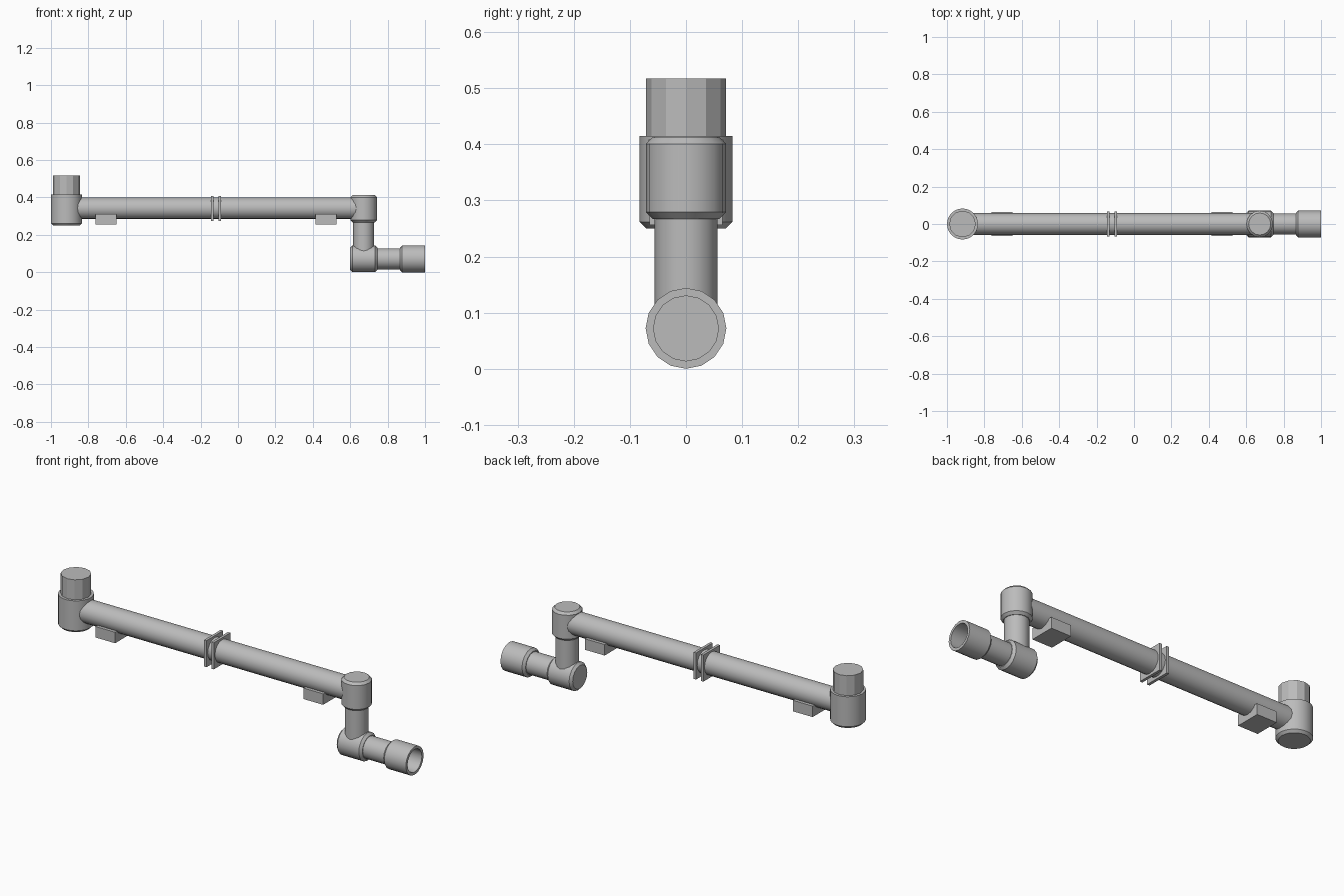
import bpy, bmesh, math
from mathutils import Matrix, Vector

cube = bpy.data.objects.get("Cube")
if cube:
    bpy.data.objects.remove(cube, do_unlink=True)

grey = bpy.data.materials.new("plain grey")
grey.use_nodes = True
GREY = (0.5, 0.5, 0.5, 1)
grey.diffuse_color = GREY
grey.node_tree.nodes["Principled BSDF"].inputs["Base Color"].default_value = GREY


def finish(name, bm, smooth=None):
    bmesh.ops.recalc_face_normals(bm, faces=bm.faces[:])
    mesh = bpy.data.meshes.new(name)
    bm.to_mesh(mesh)
    bm.free()
    mesh.materials.append(grey)
    obj = bpy.data.objects.new(name, mesh)
    bpy.context.collection.objects.link(obj)
    if smooth:
        bpy.ops.object.select_all(action='DESELECT')
        obj.select_set(True)
        bpy.context.view_layer.objects.active = obj
        bpy.ops.object.shade_smooth_by_angle(angle=math.radians(smooth))
    return obj


def turned(name, origin, axis, profile, sides=16, smooth=27):
    """Closed solid turned from (radius, distance) rings along an axis."""
    bm = bmesh.new()
    rings = []
    for r, d in profile:
        rings.append([bm.verts.new((r * math.cos(a), r * math.sin(a), d))
                      for a in (math.tau * i / sides for i in range(sides))])
    for low, high in zip(rings, rings[1:]):
        for i in range(sides):
            j = (i + 1) % sides
            bm.faces.new((low[i], low[j], high[j], high[i]))
    bm.faces.new(rings[0])
    bm.faces.new(rings[-1])
    turn = Matrix.Rotation(math.pi / 2, 4, 'Y') if axis == 'X' else Matrix()
    bm.transform(Matrix.Translation(Vector(origin)) @ turn)
    return finish(name, bm, smooth)


def capped(radius, start, end, c0=0.0, c1=0.0):
    """Cylinder profile with optional chamfers at its two ends."""
    points = [(radius, start + c0), (radius, end - c1)]
    if c0:
        points.insert(0, (radius - c0, start))
    if c1:
        points.append((radius - c1, end))
    return points


def box(name, centre, size):
    bm = bmesh.new()
    bmesh.ops.create_cube(bm, size=1)
    bm.transform(Matrix.Translation(Vector(centre)) @ Matrix.Diagonal((*size, 1)))
    return finish(name, bm)


BASE_X, ELBOW_X, ARM_Z, WRIST_Z = -0.917, 0.672, 0.342, 0.072

# Shoulder joint and its mounting peg
turned("shoulder_housing", (BASE_X, 0, 0), 'Z', capped(0.083, 0.25, 0.415, c0=0.012), 24)
turned("mounting_peg", (BASE_X, 0, 0), 'Z', capped(0.071, 0.4, 0.517), 12)

# Long arm
turned("main_tube", (0, 0, ARM_Z), 'X', capped(0.058, BASE_X, ELBOW_X))

# Paired square flanges and the two blocks under the tube
for name, x in (("flange_right", -0.138), ("flange_left", -0.097)):
    box(name, (x, 0, ARM_Z - 0.001), (0.014, 0.134, 0.136))
for name, x in (("block_right", -0.706), ("block_left", 0.471)):
    box(name, (x, 0, 0.284), (0.112, 0.13, 0.056))

# Elbow, forearm and wrist
turned("elbow_housing", (ELBOW_X, 0, 0), 'Z', capped(0.071, 0.267, 0.413, 0.012, 0.012))
turned("forearm_tube", (ELBOW_X, 0, 0), 'Z', capped(0.056, WRIST_Z, 0.3))
turned("wrist_housing", (0, 0, WRIST_Z), 'X', capped(0.071, 0.6, 0.745, 0.012, 0.012))
turned("wrist_tube", (0, 0, WRIST_Z), 'X', capped(0.056, 0.7, 0.9))

# Open socket at the tip
turned("end_socket", (0, 0, WRIST_Z), 'X',
       capped(0.072, 0.866, 1.0, c0=0.012) + [(0.058, 1.0), (0.058, 0.91)])
